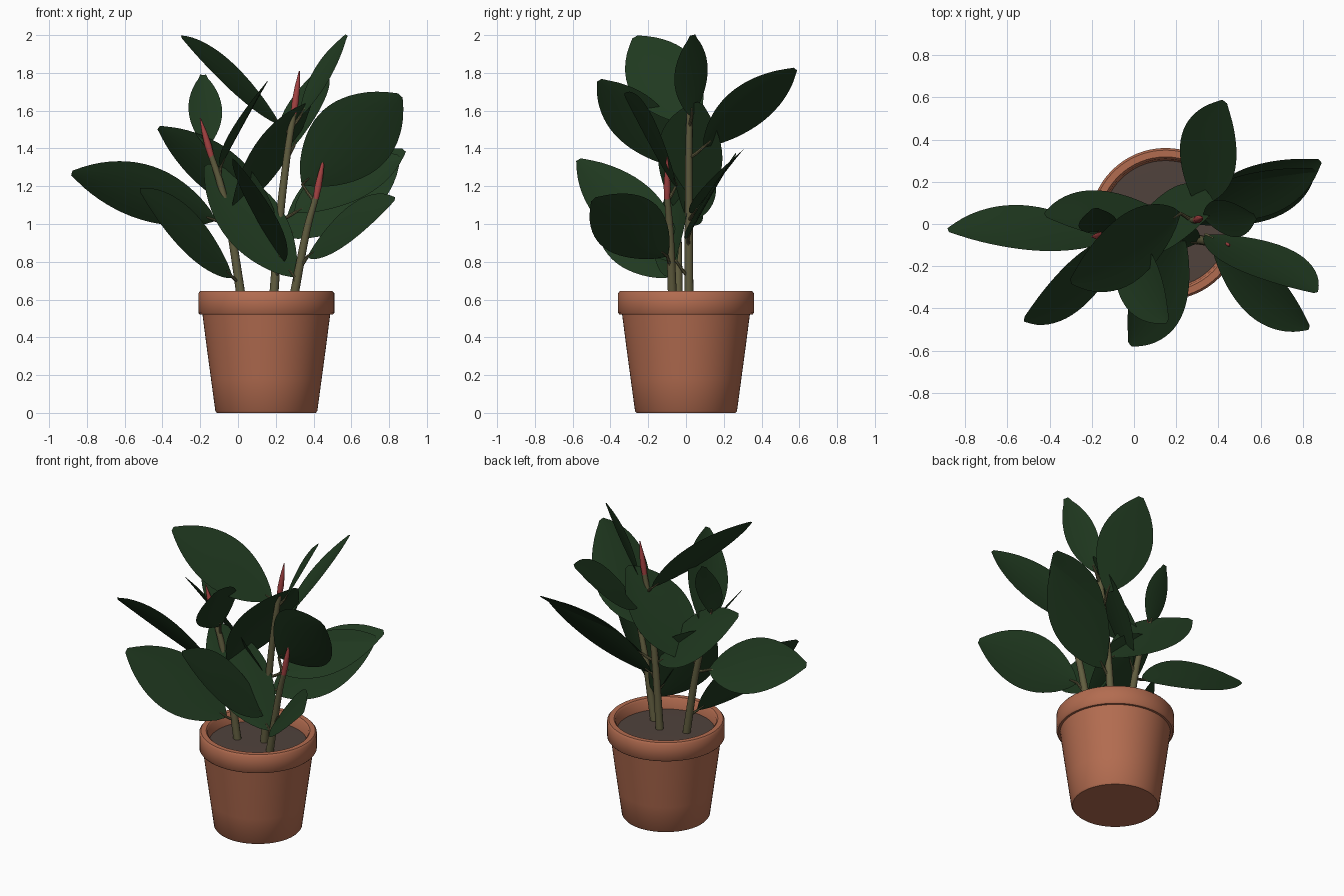
import bpy, bmesh, math
from mathutils import Vector as V

if "Cube" in bpy.data.objects:
    bpy.data.objects.remove(bpy.data.objects["Cube"])

def material(name, rgb):
    m = bpy.data.materials.new(name)
    m.diffuse_color = (*rgb, 1)
    m.use_nodes = True
    m.node_tree.nodes["Principled BSDF"].inputs["Base Color"].default_value = m.diffuse_color
    return m

LEAF = material("dark green leaf", (0.0145, 0.042, 0.0145))
STEM = material("olive stem", (0.12, 0.11, 0.05))
BUD = material("red sheath", (0.38, 0.055, 0.055))
CLAY = material("terracotta", (0.45, 0.15, 0.08))
SOIL = material("soil", (0.08, 0.055, 0.045))

def finish(name, bm, mat, angle=40):
    me = bpy.data.meshes.new(name)
    bm.to_mesh(me)
    bm.free()
    me.materials.append(mat)
    ob = bpy.data.objects.new(name, me)
    bpy.context.collection.objects.link(ob)
    bpy.ops.object.select_all(action='DESELECT')
    ob.select_set(True)
    bpy.context.view_layer.objects.active = ob
    bpy.ops.object.shade_smooth_by_angle(angle=math.radians(angle))
    return ob

def lathe(name, profile, mat, centre, seg=64):
    bm = bmesh.new()
    vs = [bm.verts.new((r, 0, z)) for r, z in profile]
    es = [bm.edges.new(p) for p in zip(vs, vs[1:])]
    bmesh.ops.spin(bm, geom=vs + es, cent=(0, 0, 0), axis=(0, 0, 1),
                   angle=math.tau, steps=seg, use_duplicate=False)
    bmesh.ops.remove_doubles(bm, verts=bm.verts, dist=1e-4)
    bmesh.ops.recalc_face_normals(bm, faces=bm.faces)
    bmesh.ops.translate(bm, verts=bm.verts, vec=centre)
    return finish(name, bm, mat)

def tube(name, pts, radii, mat, seg=12):
    bm = bmesh.new()
    rings = []
    for i, p in enumerate(pts):
        d = (pts[min(i + 1, len(pts) - 1)] - pts[max(i - 1, 0)]).normalized()
        a = d.cross(V((0.3, 1, 0.1))).normalized()
        b = d.cross(a)
        rings.append([bm.verts.new(p + radii[i] * (math.cos(t) * a + math.sin(t) * b))
                      for t in [math.tau * k / seg for k in range(seg)]])
    for r0, r1 in zip(rings, rings[1:]):
        for k in range(seg):
            bm.faces.new((r0[k], r0[(k + 1) % seg], r1[(k + 1) % seg], r1[k]))
    bm.faces.new(rings[0][::-1])
    bm.faces.new(rings[-1])
    bmesh.ops.recalc_face_normals(bm, faces=bm.faces)
    return finish(name, bm, mat)

def smooth_path(pts, n=6):
    # Catmull-Rom through the points
    q = [2 * pts[0] - pts[1]] + pts + [2 * pts[-1] - pts[-2]]
    out = []
    for i in range(1, len(q) - 2):
        a, b, c, d = q[i - 1:i + 3]
        for k in range(n):
            t = k / n
            out.append(0.5 * (2 * b + (c - a) * t + (2 * a - 5 * b + 4 * c - d) * t * t
                              + (3 * b - a - 3 * c + d) * t ** 3))
    return out + [pts[-1]]

def leaf(name, base, tip, width, roll, bend=0.03, rows=18, cols=6):
    base, tip = V(base), V(tip)
    d = (tip - base).normalized()
    h = V((0, 0, 1)).cross(d).normalized()
    n = d.cross(h)
    r = math.radians(roll)
    w = math.cos(r) * h + math.sin(r) * n
    up = math.cos(r) * n - math.sin(r) * h
    bm = bmesh.new()
    grid = []
    for i in range(rows + 1):
        t = i / rows
        half = width / 2 * max(math.sin(math.pi * t), 0.0) ** 0.72
        half = max(half, 0.006 + 0.010 * t)
        mid = base.lerp(tip, t) + up * bend * 4 * t * (1 - t)
        row = []
        for j in range(cols + 1):
            s = 2 * j / cols - 1
            row.append(bm.verts.new(mid + w * half * s + up * 0.08 * half * s * s))
        grid.append(row)
    for a, b in zip(grid, grid[1:]):
        for j in range(cols):
            bm.faces.new((a[j], a[j + 1], b[j + 1], b[j]))
    return finish(name, bm, LEAF, 60)

# pot and soil
C = V((0.15, 0, 0))
lathe("pot", [(0, 0), (0.262, 0), (0.27, 0.01), (0.293, 0.18), (0.316, 0.35), (0.338, 0.52),
              (0.352, 0.52), (0.36, 0.53), (0.36, 0.633), (0.35, 0.645), (0.318, 0.645),
              (0.308, 0.635), (0.298, 0.55)], CLAY, C)
lathe("soil", [(0, 0.575), (0.303, 0.57)], SOIL, C)

# stems: path, then red sheath tip
stems = [
    ([(0.025, -0.04, 0.56), (-0.035, -0.045, 0.95), (-0.09, -0.05, 1.2), (-0.145, -0.055, 1.37)], (-0.2, -0.06, 1.56)),
    ([(0.185, 0.015, 0.56), (0.22, 0.015, 1.02), (0.265, 0.015, 1.4), (0.297, 0.02, 1.6)], (0.325, 0.03, 1.81)),
    ([(0.285, -0.07, 0.56), (0.36, -0.085, 0.95), (0.415, -0.1, 1.15)], (0.455, -0.1, 1.355)),
]
paths = []
for i, (pts, tip) in enumerate(stems):
    p = smooth_path([V(q) for q in pts])
    m = len(p) - 1
    tube(f"stem_{i + 1}", p, [0.025 - 0.009 * k / m for k in range(m + 1)], STEM)
    paths.append(p)
    a, b = p[-1], V(tip)
    tube(f"red_sheath_{i + 1}", [a - (b - a) * 0.08, a.lerp(b, 0.25), a.lerp(b, 0.6), b],
         [0.016, 0.019, 0.014, 0.003], BUD)

# leaves: stem number, base, tip, width, roll in degrees, bend
leaves = [
    (0, (-0.12, -0.07, 1.02), (-0.88, -0.03, 1.27), 0.36, 54, 0.025),
    (0, (-0.03, -0.08, 0.72), (-0.52, -0.45, 1.18), 0.37, -55, 0.005),
    (0, (-0.09, -0.06, 1.31), (0.16, -0.46, 1.76), 0.31, 40, 0.01),
    (0, (-0.165, -0.045, 1.41), (-0.185, 0.075, 1.79), 0.18, 0, 0.005),
    (0, (-0.03, -0.05, 1.07), (0.385, 0.075, 1.64), 0.38, -42, 0.005),
    (1, (0.22, 0.05, 1.53), (-0.30, -0.27, 1.99), 0.38, -38, 0.005),
    (1, (0.20, 0.01, 1.02), (-0.42, 0.04, 1.51), 0.34, 48, 0.01),
    (1, (0.235, -0.05, 0.80), (-0.02, -0.57, 1.34), 0.38, -38, 0.005),
    (1, (0.295, 0.095, 1.41), (0.43, 0.58, 1.82), 0.34, -32, 0.005),
    (1, (0.33, 0.03, 1.57), (0.575, 0.035, 2.0), 0.20, 27, 0.005),
    (1, (0.25, 0.01, 0.93), (0.85, 0.26, 1.36), 0.39, 50, 0.005),
    (1, (0.30, 0.04, 1.06), (0.88, 0.30, 1.39), 0.32, 38, 0.01),
    (2, (0.30, -0.09, 0.72), (-0.17, -0.03, 1.31), 0.37, -55, 0.005),
    (2, (0.37, -0.10, 0.83), (0.83, -0.49, 1.13), 0.36, 48, 0.01),
    (2, (0.34, -0.05, 1.21), (0.86, -0.325, 1.68), 0.43, -62, 0.01),
]
for i, (s, base, tip, width, roll, bend) in enumerate(leaves):
    leaf(f"leaf_{i + 1}", base, tip, width, roll, bend)
    # leaf stalk from a point slightly lower on the stem
    b, t = V(base), V(tip)
    start = min(paths[s], key=lambda q: (q - b + V((0, 0, 0.06))).length)
    d = (t - b).normalized()
    tube(f"leaf_stalk_{i + 1}", [start, start.lerp(b, 0.5) - V((0, 0, 0.004)), b, b + d * 0.05],
         [0.010, 0.009, 0.008, 0.004], STEM, 8)
